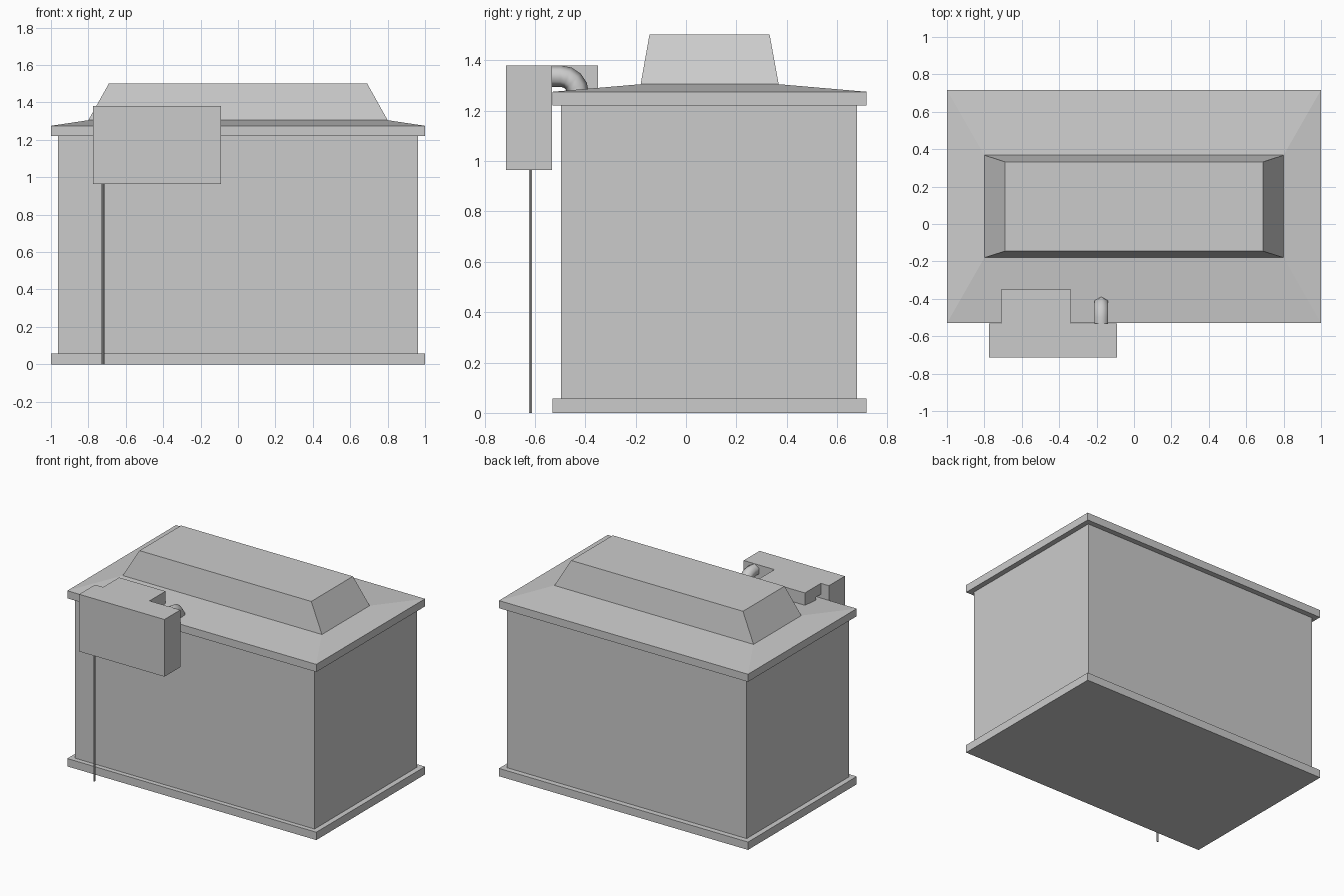
import bpy, bmesh, math

if "Cube" in bpy.data.objects:
    bpy.data.objects.remove(bpy.data.objects["Cube"])


def make(name, verts, faces):
    mesh = bpy.data.meshes.new(name)
    mesh.from_pydata(verts, [], faces)
    bm = bmesh.new()
    bm.from_mesh(mesh)
    bmesh.ops.recalc_face_normals(bm, faces=bm.faces)
    bm.to_mesh(mesh)
    bm.free()
    obj = bpy.data.objects.new(name, mesh)
    bpy.context.collection.objects.link(obj)
    return obj


def loft(name, rings):
    """Closed skin through rings of equal point count."""
    n = len(rings[0])
    verts = [p for r in rings for p in r]
    faces = [(i * n + j, i * n + (j + 1) % n, (i + 1) * n + (j + 1) % n, (i + 1) * n + j)
             for i in range(len(rings) - 1) for j in range(n)]
    faces += [tuple(range(n)), tuple(range(len(verts) - n, len(verts)))]
    return make(name, verts, faces)


def rect(hx, y0, y1, z):
    return [(-hx, y0, z), (hx, y0, z), (hx, y1, z), (-hx, y1, z)]


# Tank: base flange, walls, and lid with sloped roof and raised hatch
loft("base_flange", [rect(1, -0.53, 0.717, z) for z in (0, 0.057)])
loft("tank_walls", [rect(0.962, -0.496, 0.678, z) for z in (0.057, 1.22)])
loft("lid", [rect(1, -0.53, 0.717, 1.22), rect(1, -0.53, 0.717, 1.275),
             rect(0.8, -0.18, 0.368, 1.305), rect(0.69, -0.145, 0.332, 1.502)])


def extrude_x(name, profile, x0, x1):
    return loft(name, [[(x, y, z) for y, z in profile] for x in (x0, x1)])


# Pump box hung on the front, with its duct elbow dropping into the lid
extrude_x("pump_box", [(-0.715, 0.965), (-0.533, 0.965), (-0.533, 1.38), (-0.715, 1.38)],
          -0.775, -0.09)
extrude_x("duct_elbow", [(-0.533, 1.3), (-0.475, 1.3), (-0.475, 1.27), (-0.35, 1.27),
                         (-0.35, 1.38), (-0.533, 1.38)], -0.71, -0.337)

# Six-sided pipe elbow swept from the box down into the lid
R, BEND = 0.043, 0.07
cx, cz, by = -0.175, 1.337, -0.498
path = [(-0.533, cz, 0.0)]
for k in range(5):
    a = math.radians(22.5 * k)
    path.append((by + BEND * math.sin(a), cz - BEND + BEND * math.cos(a), a))
path.append((by + BEND, 1.25, math.pi / 2))
rings = []
for y, z, a in path:
    rings.append([(cx + R * math.sin(t), y + R * math.cos(t) * math.sin(a),
                   z + R * math.cos(t) * math.cos(a))
                  for t in (i * math.pi / 3 for i in range(6))])
pipe = loft("pipe_elbow", rings)
bpy.context.view_layer.objects.active = pipe
pipe.select_set(True)
bpy.ops.object.shade_smooth_by_angle(angle=math.radians(65))

# Thin conduit from the box to the ground
loft("conduit", [[(-0.722 + 0.007 * math.cos(i * math.pi / 3),
                   -0.617 + 0.007 * math.sin(i * math.pi / 3), z) for i in range(6)]
                 for z in (0, 0.97)])
